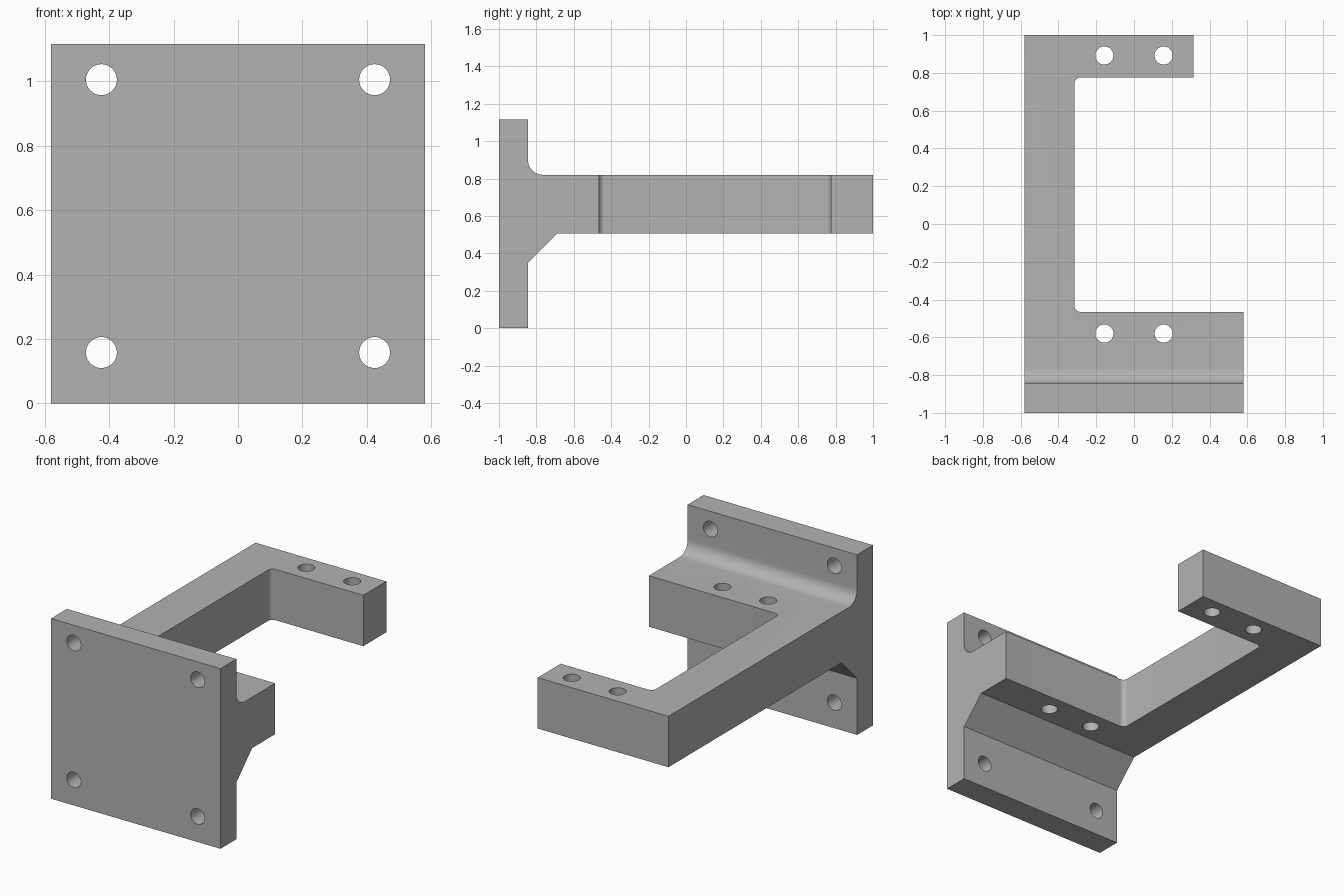
import bpy, bmesh, math
from mathutils import Vector

cube = bpy.data.objects.get("Cube")
if cube:
    bpy.data.objects.remove(cube, do_unlink=True)

grey = bpy.data.materials.new("plain grey")
grey.use_nodes = True
colour = (0.45, 0.45, 0.45, 1)
grey.diffuse_color = colour
grey.node_tree.nodes["Principled BSDF"].inputs["Base Color"].default_value = colour


def arc(cx, cy, r, start, end, steps=12):
    """Points along an arc, angles in degrees."""
    angles = [math.radians(start + (end - start) * i / steps) for i in range(steps + 1)]
    return [(cx + r * math.cos(a), cy + r * math.sin(a)) for a in angles]


def prism(name, points, place, push):
    """Extrude a closed 2D profile along the vector push."""
    bm = bmesh.new()
    face = bm.faces.new([bm.verts.new(place(u, v)) for u, v in points])
    new = bmesh.ops.extrude_face_region(bm, geom=[face])["geom"]
    bmesh.ops.translate(bm, vec=Vector(push),
                        verts=[g for g in new if isinstance(g, bmesh.types.BMVert)])
    bmesh.ops.recalc_face_normals(bm, faces=bm.faces)
    mesh = bpy.data.meshes.new(name)
    bm.to_mesh(mesh)
    bm.free()
    mesh.materials.append(grey)
    obj = bpy.data.objects.new(name, mesh)
    bpy.context.collection.objects.link(obj)
    return obj


def combine(target, cutter, operation):
    """Apply a boolean and discard its cutter."""
    cutter.hide_render = True
    mod = target.modifiers.new(operation.lower(), "BOOLEAN")
    mod.object, mod.operation, mod.solver = cutter, operation, "EXACT"
    bpy.context.view_layer.objects.active = target
    bpy.ops.object.modifier_apply(modifier=mod.name)
    bpy.data.objects.remove(cutter, do_unlink=True)


# Side profile: mounting plate, top fillet, arm and lower chamfer
plate_y, arm_low, arm_top, height, r = -0.845, 0.505, 0.82, 1.115, 0.08
side = [(-1, 0), (plate_y, 0), (plate_y, 0.35), (-0.69, arm_low), (1, arm_low), (1, arm_top)]
side += arc(plate_y + r, arm_top + r, r, 270, 180)
side += [(plate_y, height), (-1, height)]
bracket = prism("bracket", side, lambda y, z: (-0.8, y, z), (1.6, 0, 0))

# Plan outline: wide base, narrow side rail and short far arm
half, rail, near, far, f = 0.58, -0.315, -0.465, 0.775, 0.03
plan = [(-half, -1.2), (half, -1.2), (half, near)]
plan += arc(rail + f, near + f, f, 270, 180, 8)
plan += arc(rail + f, far - f, f, 180, 90, 8)
plan += [(0.315, far), (0.315, 1.2), (-half, 1.2)]
combine(bracket, prism("plan_cutter", plan, lambda x, y: (x, y, -0.2), (0, 0, 1.6)), "INTERSECT")

# Bolt holes through the plate and through both arms
for sign in (-1, 1):
    for z in (0.158, 1.005):
        ring = arc(sign * 0.424, z, 0.048, 0, 360, 48)[:-1]
        combine(bracket, prism("plate_hole", ring, lambda x, v: (x, -1.1, v), (0, 0.35, 0)), "DIFFERENCE")
    for y in (-0.58, 0.892):
        ring = arc(sign * 0.157, y, 0.048, 0, 360, 48)[:-1]
        combine(bracket, prism("arm_hole", ring, lambda x, v: (x, v, 0.4), (0, 0, 0.6)), "DIFFERENCE")

# Smooth the fillets and holes, keep corners sharp
bpy.ops.object.select_all(action="DESELECT")
bracket.select_set(True)
bpy.context.view_layer.objects.active = bracket
bpy.ops.object.shade_smooth_by_angle(angle=math.radians(30))
